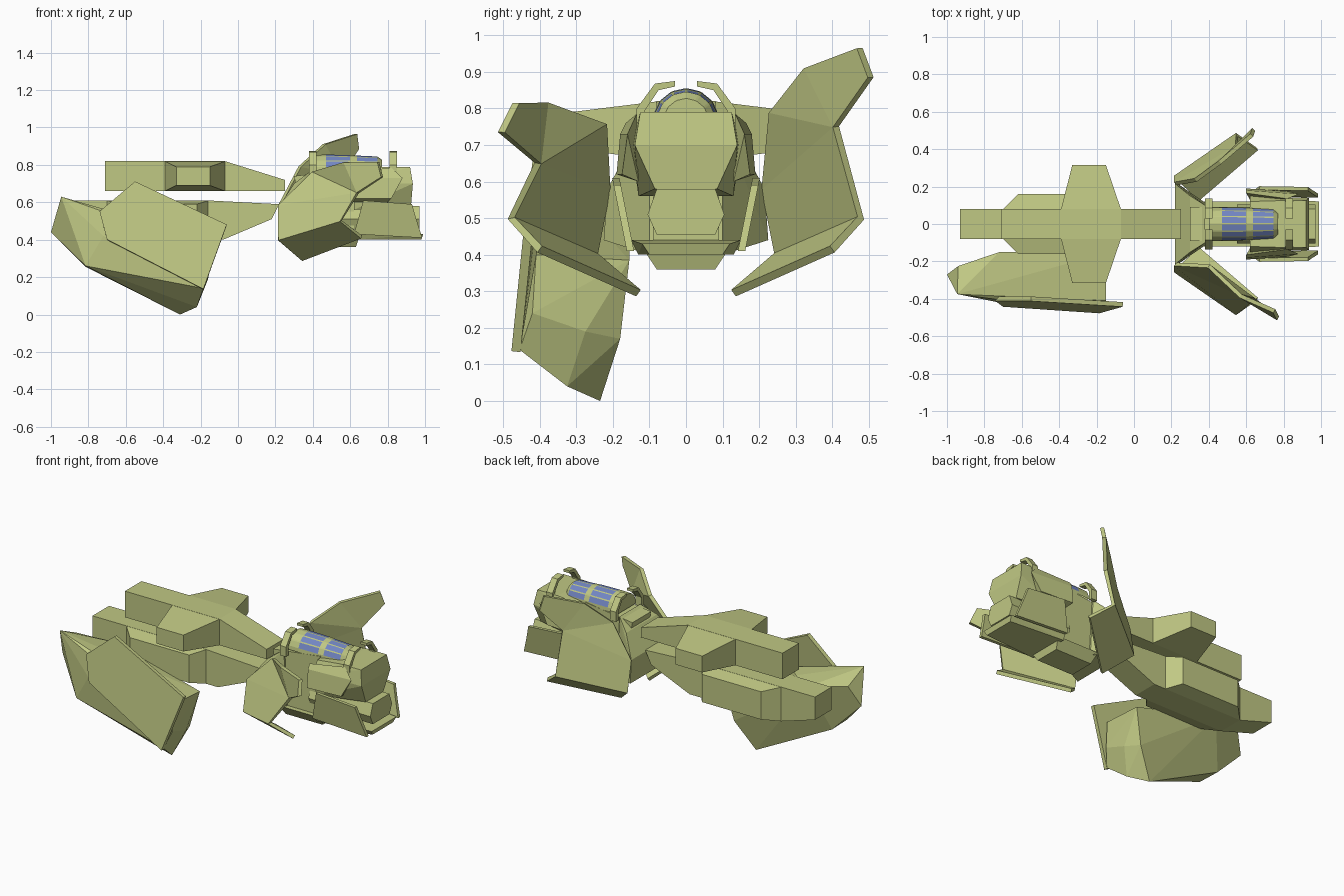
import bpy, bmesh, math

if "Cube" in bpy.data.objects:
    bpy.data.objects.remove(bpy.data.objects["Cube"])


def material(name, rgb):
    m = bpy.data.materials.new(name)
    m.diffuse_color = (*rgb, 1)
    m.use_nodes = True
    m.node_tree.nodes["Principled BSDF"].inputs["Base Color"].default_value = m.diffuse_color
    return m


OLIVE = material("olive hull", (0.53, 0.58, 0.23))
BLUE = material("blue glass", (0.17, 0.24, 0.55))


def finish(name, bm, mats=(OLIVE,)):
    bmesh.ops.recalc_face_normals(bm, faces=bm.faces[:])
    me = bpy.data.meshes.new(name)
    bm.to_mesh(me)
    bm.free()
    ob = bpy.data.objects.new(name, me)
    for m in mats:
        me.materials.append(m)
    bpy.context.collection.objects.link(ob)
    return ob


def hull(name, pts):
    """Faceted solid around a few corner points."""
    bm = bmesh.new()
    for p in pts:
        bm.verts.new(p)
    bmesh.ops.convex_hull(bm, input=bm.verts[:])
    loose = [v for v in bm.verts if not v.link_faces]
    bmesh.ops.delete(bm, geom=loose, context='VERTS')
    bmesh.ops.dissolve_limit(bm, angle_limit=math.radians(3),
                             verts=bm.verts[:], edges=bm.edges[:])
    return finish(name, bm)


def both(pts):
    return [(x, s * y, z) for x, y, z in pts for s in (1, -1)]


def prism(name, profile, place):
    """Closed profile swept between two ends; place(u, v, end) gives a point."""
    bm = bmesh.new()
    ends = [[bm.verts.new(place(u, v, e)) for u, v in profile] for e in (0, 1)]
    bm.faces.new(ends[0])
    bm.faces.new(ends[1])
    n = len(profile)
    for i in range(n):
        j = (i + 1) % n
        bm.faces.new((ends[0][i], ends[0][j], ends[1][j], ends[1][i]))
    return finish(name, bm)


def plates(name, pts, faces, thick):
    bm = bmesh.new()
    vs = [bm.verts.new(p) for p in pts]
    for f in faces:
        bm.faces.new([vs[i] for i in f])
    ob = finish(name, bm)
    mod = ob.modifiers.new("thickness", 'SOLIDIFY')
    mod.thickness, mod.offset = thick, 0
    return ob


def across(u, v, e):
    return (u, 0.08 * (2 * e - 1), v)


# Upper hull: long beam with a tapered cross piece
prism("upper_beam", [(-.71, .66), (.25, .66), (.25, .72), (-.07, .82), (-.71, .82)], across)
hull("upper_cross", both([(x, .08, z) for x in (-.39, -.07) for z in (.66, .819)] +
                         [(x, .315, z) for x in (-.33, -.15) for z in (.69, .79)]))

# Lower hull: beam with short side bulges
prism("lower_beam", [(-.93, .47), (-.70, .40), (-.08, .40), (.18, .51),
                     (.22, .59), (-.16, .61), (-.93, .61)], across)
hull("lower_bulges", both([(x, .08, z) for x in (-.70, -.16) for z in (.40, .609)] +
                          [(x, .16, z) for x in (-.62, -.22) for z in (.42, .59)]))

# Side pod hanging on the front side, with its armour panel
hull("pod_body", [(-.15, -.41, .40), (-.15, -.155, .385), (-.15, -.42, .24), (-.16, -.275, .19),
                  (-.185, -.455, .14), (-.20, -.18, .17), (-.31, -.235, 0), (-.22, -.325, .04),
                  (-.72, -.15, .53), (-.72, -.405, .55), (-.945, -.375, .63), (-.94, -.225, .56),
                  (-1, -.27, .44), (-.815, -.25, .255), (-.815, -.40, .26), (-.72, -.42, .42)])
plates("pod_panel", [(-.55, -.40, .71), (-.06, -.43, .48), (-.185, -.465, .135),
                     (-.70, -.43, .40), (-.74, -.40, .55)], [(0, 1, 2, 3, 4)], .025)

# Shield fins: main plate, raised tip and inward lip; the tips differ per side
fin_tops = {
    1: [(.33, .235, .79), (.55, .41, .75), (.46, .33, .91), (.63, .475, .965), (.64, .505, .885)],
    -1: [(.40, .225, .76), (.64, .405, .65), (.57, .385, .815), (.75, .465, .815),
         (.77, .505, .735)],
}
for s, top in fin_tops.items():
    pts = [(.22, .215, .58), (.22, .25, .40), (.55, .478, .50),
           (.66, .40, .415), (.345, .13, .295)] + top
    pts = [(x, s * y, z) for x, y, z in pts]
    plates("shield_fin_" + ("back" if s > 0 else "front"), pts,
           [(0, 1, 2, 6), (0, 6, 5), (5, 6, 7), (7, 6, 9, 8), (1, 4, 3, 2)], .022)

# Neck bracket between the fins, neck core and keel
hull("neck_bracket", both([(.22, .215, .58), (.22, .225, .44), (.30, .15, .70),
                           (.38, .10, .76), (.40, .10, .40)]))
hull("neck_core", both([(.30, .09, .74), (.62, .09, .78), (.62, .09, .42), (.36, .09, .40)]))
hull("keel", both([(.36, .12, .42), (.65, .12, .42), (.38, .08, .36), (.63, .08, .36)]))

# Head shell with cheek armour
hull("head_shell", both([(.62, .12, .77), (.78, .125, .79), (.92, .125, .79), (.935, .14, .70),
                         (.925, .085, .58), (.62, .15, .70), (.62, .13, .56)]))
for s in (1, -1):
    hull("cheek_armour", [(x, s * y, z) for x, y, z in
                          [(.60, .165, .76), (.82, .135, .785), (.60, .18, .73), (.88, .16, .73),
                           (.60, .19, .62), (.82, .175, .62), (.62, .13, .60), (.80, .13, .60)]])

# Snout barrel
hexagon = [(-.08, .58), (.08, .58), (.105, .51), (.08, .455), (-.08, .455), (-.105, .51)]
prism("snout_barrel", hexagon, lambda u, v, e: (.55 + .42 * e, u, v))

# Jaw: leaning side plates and a chin plate
jaw = [(.67, .61), (.93, .59), (.95, .52), (.985, .41), (.62, .43)]
for s in (1, -1):
    prism("jaw_side", jaw,
          lambda u, v, e: (u, s * (.162 + .2 * (v - .41) - .02 * e), v))
hull("chin_plate", both([(.62, .15, .44), (.62, .13, .40), (.99, .12, .43), (.98, .10, .40)]))

# Canopy: rounded roof whose wide strips are glass
rings = [(.40, .088), (.47, .090), (.60, .088), (.635, .085), (.745, .080), (.77, .062)]
angles = [0]
for i in range(6):
    start = 14 + i * 26
    angles += [start, start + 21]
angles.append(180)
bm = bmesh.new()
grid = [[bm.verts.new((x, r * math.cos(math.radians(a)), .765 + r * math.sin(math.radians(a))))
         for a in angles] for x, r in rings]
for i in range(len(rings) - 1):
    for j in range(len(angles) - 1):
        f = bm.faces.new((grid[i][j], grid[i][j + 1], grid[i + 1][j + 1], grid[i + 1][j]))
        f.material_index = int(i in (1, 3) and j % 2 == 1)
bm.faces.new(grid[0])
bm.faces.new(grid[-1])
finish("canopy", bm, (OLIVE, BLUE))

# Hooked guards over the canopy, two pairs
hook = [(.135, .74), (.135, .80), (.085, .868), (.03, .875), (.03, .86),
        (.075, .85), (.112, .795), (.112, .74)]
for x0 in (.38, .81):
    for s in (1, -1):
        prism("canopy_guard", hook, lambda u, v, e: (x0 + .04 * e, s * u, v))
